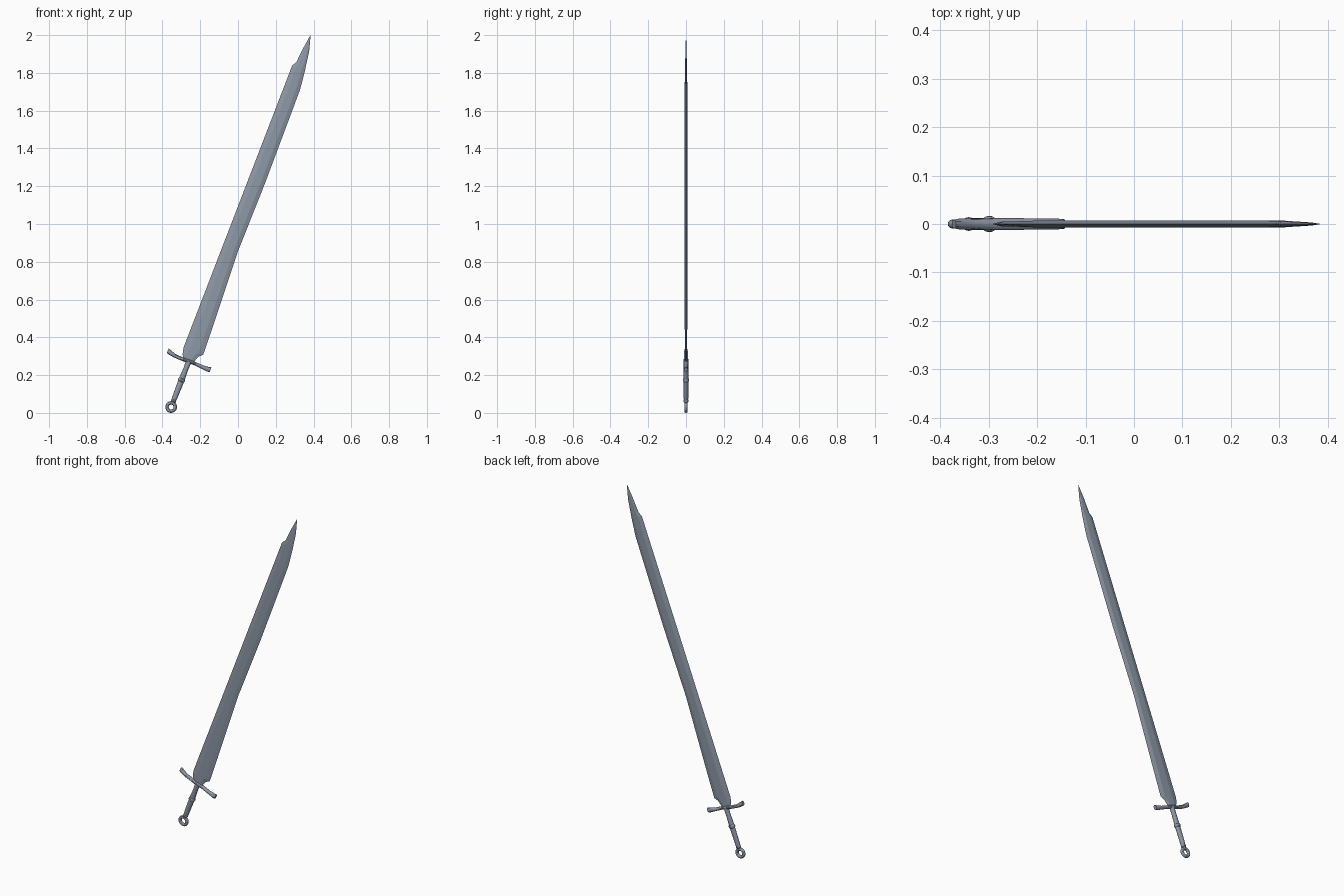
import bpy, bmesh
from math import sin, cos, pi, radians
from mathutils import Matrix

if "Cube" in bpy.data.objects:
    bpy.data.objects.remove(bpy.data.objects["Cube"])

# Sword space: X across the blade, Y thickness, Z from pommel to tip
TILT = Matrix.Translation((-0.354, 0, 0.031)) @ Matrix.Rotation(radians(21.07), 4, 'Y')

# Dark blue-grey steel
steel = bpy.data.materials.new("steel")
steel.diffuse_color = (0.27, 0.315, 0.38, 1)
steel.use_nodes = True
steel.node_tree.nodes["Principled BSDF"].inputs["Base Color"].default_value = steel.diffuse_color


def loft(name, rings, angle=30):
    """Skin closed rings of points, cap both ends, tilt into place."""
    bm = bmesh.new()
    loops = [[bm.verts.new(p) for p in ring] for ring in rings]
    n = len(loops[0])
    for a, b in zip(loops, loops[1:]):
        for i in range(n):
            bm.faces.new((a[i], a[(i + 1) % n], b[(i + 1) % n], b[i]))
    bm.faces.new(loops[0])
    bm.faces.new(loops[-1])
    bmesh.ops.recalc_face_normals(bm, faces=bm.faces)
    bm.transform(TILT)
    me = bpy.data.meshes.new(name)
    bm.to_mesh(me)
    bm.free()
    me.materials.append(steel)
    ob = bpy.data.objects.new(name, me)
    bpy.context.collection.objects.link(ob)
    bpy.context.view_layer.objects.active = ob
    ob.select_set(True)
    bpy.ops.object.shade_smooth_by_angle(angle=radians(angle))
    ob.select_set(False)
    return ob


def round_part(name, profile, sides=16):
    """Elliptical turned part; profile rows are (height, half width, half depth)."""
    return loft(name, [[(w * cos(2 * pi * i / sides), d * sin(2 * pi * i / sides), z)
                        for i in range(sides)] for z, w, d in profile])


# Blade: height, left edge, right edge, half thickness
stations = [(0.262, -0.030, 0.028, 0.005), (0.280, -0.043, 0.031, 0.005),
            (0.302, -0.049, 0.040, 0.005), (0.320, -0.052, 0.059, 0.005),
            (0.480, -0.052, 0.053, 0.007), (0.900, -0.052, 0.034, 0.007),
            (1.287, -0.052, 0.038, 0.007), (1.814, -0.052, 0.033, 0.007),
            (1.917, -0.052, 0.021, 0.005), (1.941, -0.038, 0.017, 0.0045),
            (2.020, -0.031, 0.005, 0.003), (2.101, -0.020, -0.018, 0.0004)]
rings = []
for z, l, r, t in stations:
    a, b = l + (r - l) * 0.3, l + (r - l) * 0.75
    rings.append([(l, 0, z), (a, -t, z), (b, -t, z), (r, 0, z), (b, t, z), (a, t, z)])
loft("blade", rings, 5)

# Crossguard, S-curved with flared ends: position, height, half height, half depth
guard = [(-0.124, 0.272, 0.013, 0.009), (-0.112, 0.268, 0.013, 0.011),
         (-0.080, 0.260, 0.010, 0.011), (-0.030, 0.258, 0.009, 0.012),
         (0.000, 0.259, 0.011, 0.012), (0.030, 0.260, 0.009, 0.012),
         (0.080, 0.257, 0.010, 0.011), (0.112, 0.257, 0.013, 0.011),
         (0.124, 0.259, 0.014, 0.010)]
loft("crossguard", [[(x, d * cos(2 * pi * i / 12), z + h * sin(2 * pi * i / 12))
                     for i in range(12)] for x, z, h, d in guard])

# Grip and its collars
round_part("grip", [(0.026, 0.011, 0.010), (0.050, 0.014, 0.012), (0.150, 0.016, 0.012),
                    (0.160, 0.016, 0.012), (0.220, 0.013, 0.012), (0.258, 0.016, 0.012)])
round_part("grip_collar", [(0.144, 0.015, 0.012), (0.148, 0.018, 0.016), (0.153, 0.019, 0.017),
                           (0.158, 0.018, 0.016), (0.162, 0.015, 0.012)])
round_part("pommel_collar", [(0.027, 0.011, 0.010), (0.032, 0.014, 0.014),
                             (0.038, 0.014, 0.014), (0.043, 0.012, 0.010)])

# Ring pommel
bpy.ops.mesh.primitive_torus_add(major_radius=0.022, minor_radius=0.009,
                                 major_segments=24, minor_segments=12,
                                 location=(-0.354, 0, 0.031), rotation=(pi / 2, 0, 0))
ring = bpy.context.object
ring.name = "ring_pommel"
ring.data.materials.append(steel)
bpy.ops.object.shade_smooth_by_angle()
